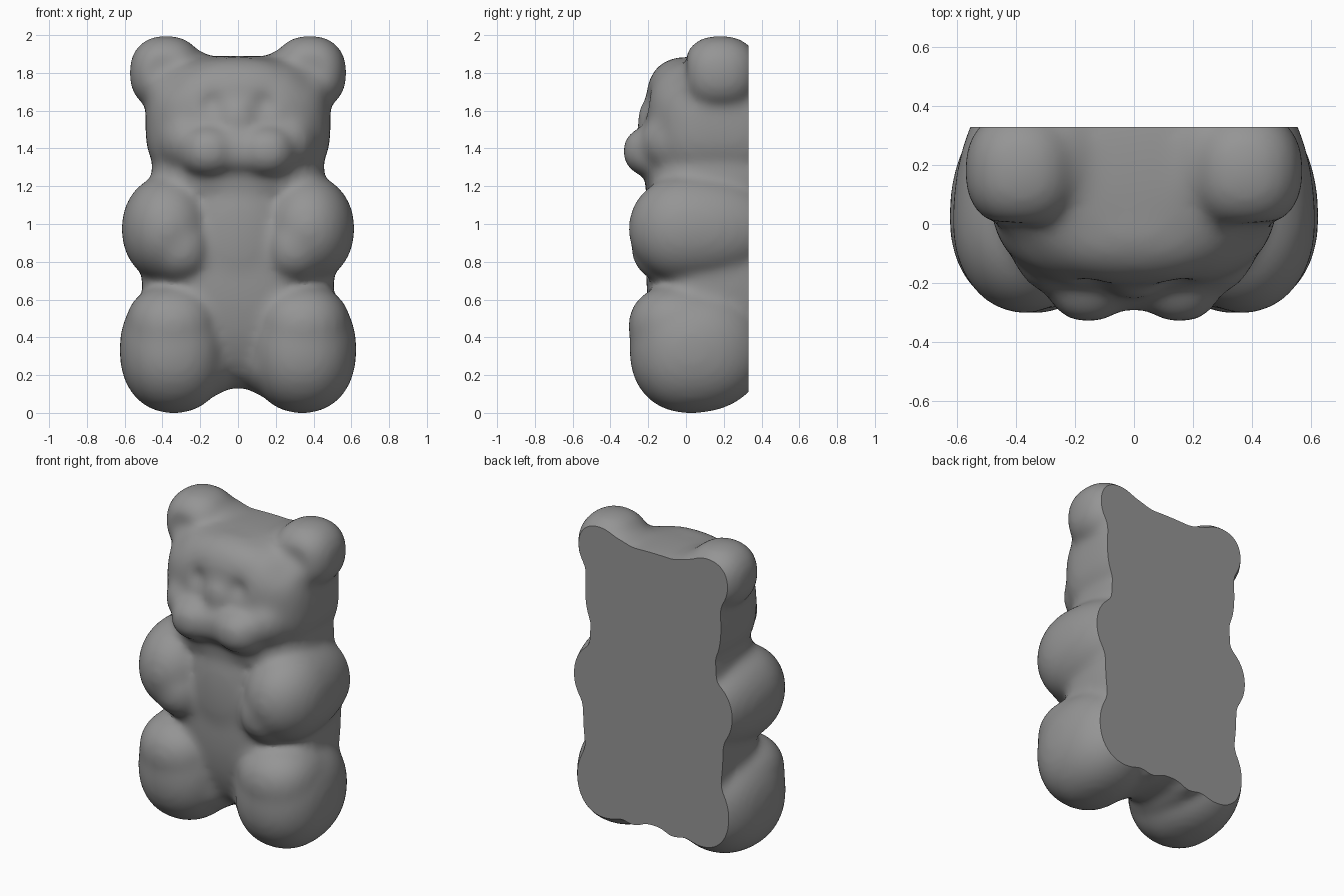
import bpy, bmesh, math
from mathutils import Vector

cube = bpy.data.objects.get("Cube")
if cube:
    bpy.data.objects.remove(cube)

BACK = 0.33
grey = bpy.data.materials.new("plain grey")
grey.use_nodes = True
colour = (0.3, 0.3, 0.3, 1)
grey.diffuse_color = colour
grey.node_tree.nodes["Principled BSDF"].inputs["Base Color"].default_value = colour

clay = bmesh.new()


def blob(centre, rx, rz, front, back, power=2.0):
    """Rounded lump with separate front and back depths."""
    made = bmesh.ops.create_icosphere(clay, subdivisions=4, radius=1)
    for v in made["verts"]:
        d = v.co.normalized()
        d /= sum(abs(c) ** power for c in d) ** (1 / power)
        depth = front if d.y < 0 else back
        v.co = Vector((d.x * rx, d.y * depth, d.z * rz)) + Vector(centre)


def pair(centre, *args):
    x, y, z = centre
    for side in (-1, 1):
        blob((side * x, y, z), *args)


# Torso, chest, neck and head
blob((0, 0.12, 0.75), 0.51, 0.62, 0.33, 0.6, 2.4)
blob((0, 0.0, 0.95), 0.32, 0.45, 0.23, 0.4, 2.2)
blob((0, 0.14, 1.25), 0.46, 0.2, 0.36, 0.5, 2.6)
blob((0, 0.14, 1.53), 0.49, 0.36, 0.36, 0.5, 2.8)
# Brow and cheeks
blob((0, 0.0, 1.66), 0.36, 0.225, 0.21, 0.3, 2.3)
pair((0.27, -0.02, 1.44), 0.16, 0.18, 0.22, 0.3)
# Legs, thighs and the web between them
pair((0.34, 0.02, 0.335), 0.287, 0.337, 0.32, 0.40, 2.2)
pair((0.345, -0.04, 0.46), 0.25, 0.22, 0.265, 0.3, 2.2)
pair((0.14, 0.1, 0.26), 0.13, 0.17, 0.28, 0.45)
# Arms with hands turned inward
pair((0.372, 0.0, 0.975), 0.245, 0.285, 0.305, 0.50, 2.05)
pair((0.30, -0.05, 0.875), 0.175, 0.195, 0.24, 0.3, 2.2)
# Ears, with the swellings that join them to the head
pair((0.38, 0.18, 1.80), 0.195, 0.198, 0.205, 0.21, 2.3)
pair((0.34, 0.14, 1.70), 0.15, 0.18, 0.23, 0.35, 2.2)
pair((0.24, 0.20, 1.81), 0.13, 0.11, 0.18, 0.25)
# Muzzle: broad base, two lobes, bridge between the eyes
blob((0, -0.05, 1.39), 0.31, 0.16, 0.245, 0.2, 2.3)
pair((0.155, -0.13, 1.385), 0.16, 0.145, 0.205, 0.2, 2.3)
blob((0, -0.12, 1.55), 0.13, 0.15, 0.14, 0.1)

mesh = bpy.data.meshes.new("bear_body")
clay.to_mesh(mesh)
clay.free()
body = bpy.data.objects.new("bear_body", mesh)
bpy.context.collection.objects.link(body)

# Fuse the lumps and soften the joins
fuse = body.modifiers.new("fuse", "REMESH")
fuse.mode = "VOXEL"
fuse.voxel_size = 0.02
soften = body.modifiers.new("soften", "SMOOTH")
soften.factor = 0.5
soften.iterations = 24
graph = bpy.context.evaluated_depsgraph_get()
fused = bpy.data.meshes.new_from_object(body.evaluated_get(graph))
body.modifiers.clear()

bm = bmesh.new()
bm.from_mesh(fused)
bpy.data.meshes.remove(fused)

# Press in the eye sockets and inner ears: x, z, radius, depth
dents = [(0.14, 1.64, 0.06, 0.025), (0.39, 1.80, 0.09, 0.03)]
for v in bm.verts:
    if v.co.y < 0.1:
        for x, z, r, depth in dents:
            gap = math.hypot(abs(v.co.x) - x, v.co.z - z)
            v.co.y += depth * math.exp(-(gap / r) ** 2)

# Slice the back flat
everything = bm.verts[:] + bm.edges[:] + bm.faces[:]
bmesh.ops.bisect_plane(bm, geom=everything, plane_co=(0, BACK, 0),
                       plane_no=(0, 1, 0), clear_outer=True)
rim = [e for e in bm.edges if e.is_boundary]
bmesh.ops.edgeloop_fill(bm, edges=rim)

# Stand it on the ground
floor = min(v.co.z for v in bm.verts)
bmesh.ops.translate(bm, verts=bm.verts, vec=(0, 0, -floor))
bmesh.ops.recalc_face_normals(bm, faces=bm.faces)
bm.to_mesh(mesh)
bm.free()
mesh.materials.clear()
mesh.materials.append(grey)

bpy.context.view_layer.objects.active = body
body.select_set(True)
bpy.ops.object.shade_smooth_by_angle(angle=math.radians(28))
